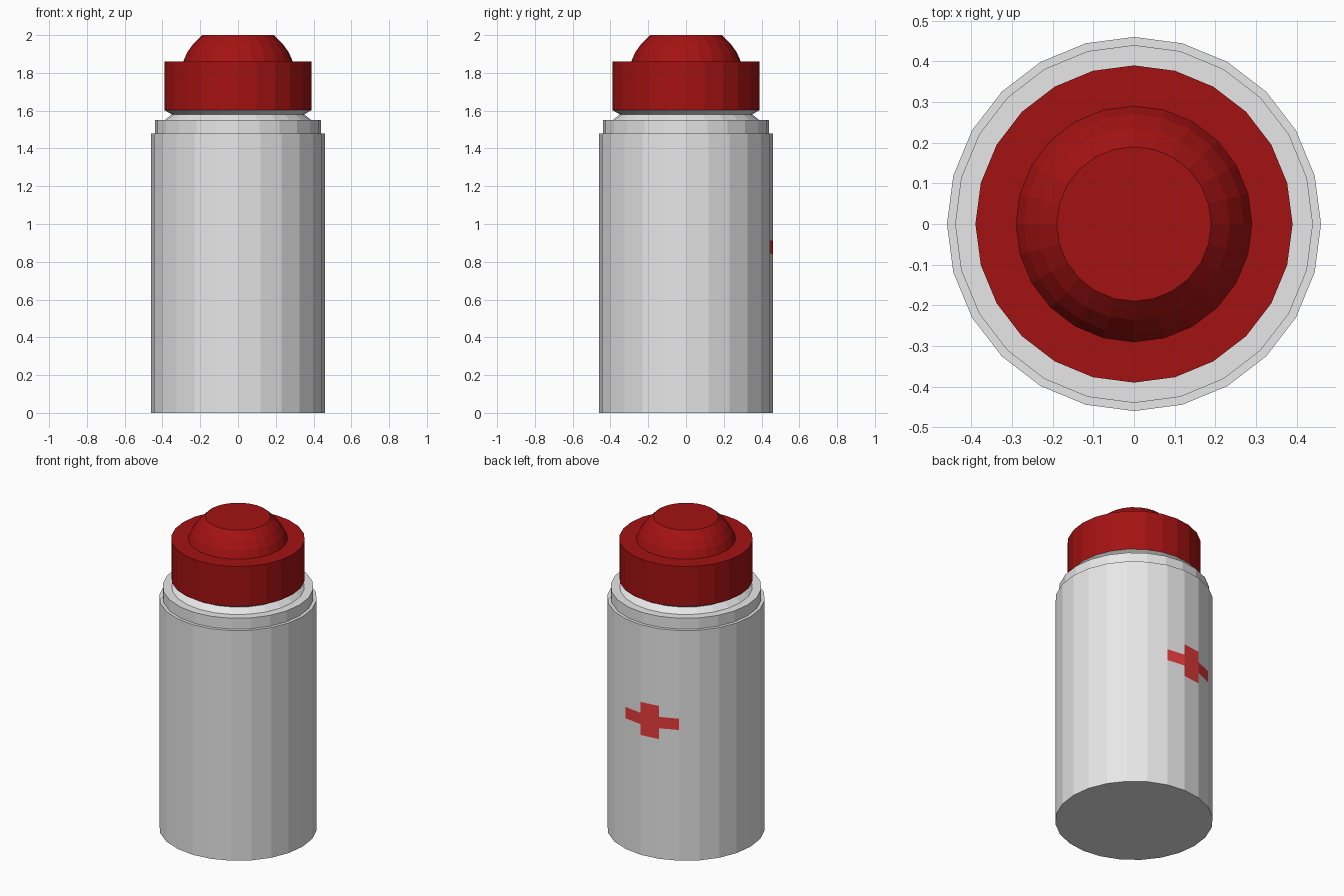
import bpy
import bmesh
import math
from mathutils import Vector

SIDES = 24

cube = bpy.data.objects.get("Cube")
if cube:
    bpy.data.objects.remove(cube, do_unlink=True)


def make_material(name, rgb):
    mat = bpy.data.materials.new(name)
    mat.use_nodes = True
    colour = (*rgb, 1.0)
    mat.diffuse_color = colour
    mat.node_tree.nodes["Principled BSDF"].inputs["Base Color"].default_value = colour
    return mat


def lathe(name, profile, materials, close_bottom=False, close_top=False, rule=None):
    """Revolve (radius, height) points into a flat-faced solid."""
    bm = bmesh.new()
    rings = []
    for radius, z in profile:
        angles = [math.tau * i / SIDES for i in range(SIDES)]
        rings.append([bm.verts.new((radius * math.cos(a), radius * math.sin(a), z))
                      for a in angles])
    for low, high in zip(rings, rings[1:]):
        for i in range(SIDES):
            j = (i + 1) % SIDES
            bm.faces.new((low[i], low[j], high[j], high[i]))
    if close_bottom:
        bm.faces.new(rings[0][::-1])
    if close_top:
        bm.faces.new(rings[-1])
    if rule:
        for face in bm.faces:
            face.material_index = rule(face.calc_center_median())
    mesh = bpy.data.meshes.new(name)
    bm.to_mesh(mesh)
    bm.free()
    for mat in materials:
        mesh.materials.append(mat)
    obj = bpy.data.objects.new(name, mesh)
    bpy.context.collection.objects.link(obj)
    return obj


grey = make_material("light grey", (0.8, 0.8, 0.8))
dark_red = make_material("dark red", (0.37, 0.006, 0.006))
bright_red = make_material("bright red", (0.9, 0.05, 0.05))

# Heights of the cuts that bound the painted cross on the back wall
CROSS = (0.77, 0.84, 0.913, 0.983)
CROSS_ANGLE = 97.5


def cross_rule(centre):
    """Centre facet is red over the full height, its neighbours only mid-height."""
    if not CROSS[0] < centre.z < CROSS[3]:
        return 0
    step = abs(math.degrees(math.atan2(centre.y, centre.x)) - CROSS_ANGLE)
    middle = CROSS[1] < centre.z < CROSS[2]
    return 1 if step < 5 or (middle and step < 20) else 0


# Bottle body with stepped shoulder and pinched neck
wall = [(0.46, z) for z in (0.0, *CROSS, 1.48)]
shoulder = [(0.44, 1.48), (0.44, 1.55), (0.388, 1.55), (0.35, 1.58), (0.39, 1.603)]
lathe("bottle_body", wall + shoulder, [grey, bright_red],
      close_bottom=True, rule=cross_rule)

# Screw cap with domed, flat-topped button
cap = [(0.39, 1.603), (0.39, 1.86), (0.29, 1.86)]
dome = [(0.27, 1.907), (0.236, 1.955), (0.19, 2.0)]
lathe("screw_cap", cap + dome, [dark_red], close_top=True)
